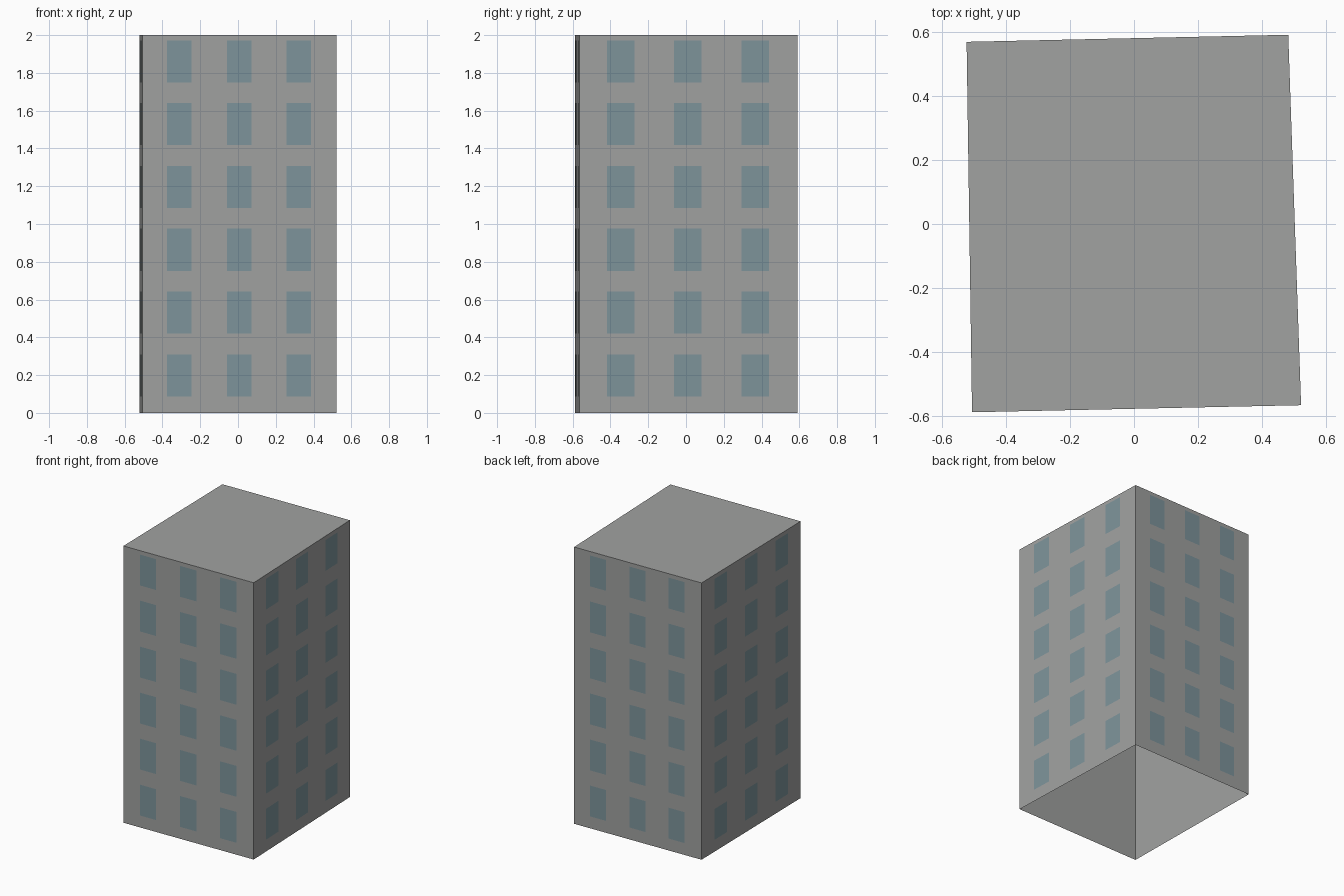
import bpy
import bmesh
from mathutils import Vector

cube = bpy.data.objects.get("Cube")
if cube:
    bpy.data.objects.remove(cube, do_unlink=True)

HEIGHT = 2.0
FLOORS = 6
STOREY = HEIGHT / FLOORS
# Slightly skewed footprint, counter-clockwise from the front right corner
CORNERS = [Vector(c) for c in ((-0.505, -0.587, 0), (0.521, -0.565, 0),
                               (0.481, 0.59, 0), (-0.522, 0.568, 0))]
SIDES = ("front", "left", "back", "right")


def material(name, rgb):
    mat = bpy.data.materials.new(name)
    mat.use_nodes = True
    colour = (*rgb, 1)
    mat.diffuse_color = colour
    bsdf = mat.node_tree.nodes["Principled BSDF"]
    bsdf.inputs["Base Color"].default_value = colour
    bsdf.inputs["Roughness"].default_value = 0.8
    return mat


def make_object(name, bm, mat):
    mesh = bpy.data.meshes.new(name)
    bm.to_mesh(mesh)
    bm.free()
    mesh.materials.append(mat)
    obj = bpy.data.objects.new(name, mesh)
    bpy.context.collection.objects.link(obj)
    return obj


def add_quad(bm, points):
    bm.faces.new([bm.verts.new(p) for p in points])


concrete = material("concrete grey", (0.355, 0.36, 0.355))
glass = material("window blue", (0.208, 0.297, 0.328))
up = Vector((0, 0, 1))

# Tower shell: one wall panel per storey, flat roof, open underside
bm = bmesh.new()
rings = [[bm.verts.new(c + up * STOREY * k) for c in CORNERS]
         for k in range(FLOORS + 1)]
for low, high in zip(rings, rings[1:]):
    for i in range(4):
        j = (i + 1) % 4
        bm.faces.new((low[i], low[j], high[j], high[i]))
bm.faces.new(rings[-1])
make_object("tower_walls", bm, concrete)

# Window panes: three per storey on every side, just proud of the wall
for i, side in enumerate(SIDES):
    start, end = CORNERS[i], CORNERS[(i + 1) % 4]
    along = end - start
    proud = along.cross(up).normalized() * 0.002
    bm = bmesh.new()
    for floor in range(FLOORS):
        sill = 0.087 + floor * 0.3325
        for column in (-1, 0, 1):
            centre = 0.498 + column * 0.308
            a = start + along * (centre - 0.063) + proud + up * sill
            b = start + along * (centre + 0.063) + proud + up * sill
            rise = up * 0.223
            add_quad(bm, (a, b, b + rise, a + rise))
    make_object(side + "_windows", bm, glass)
